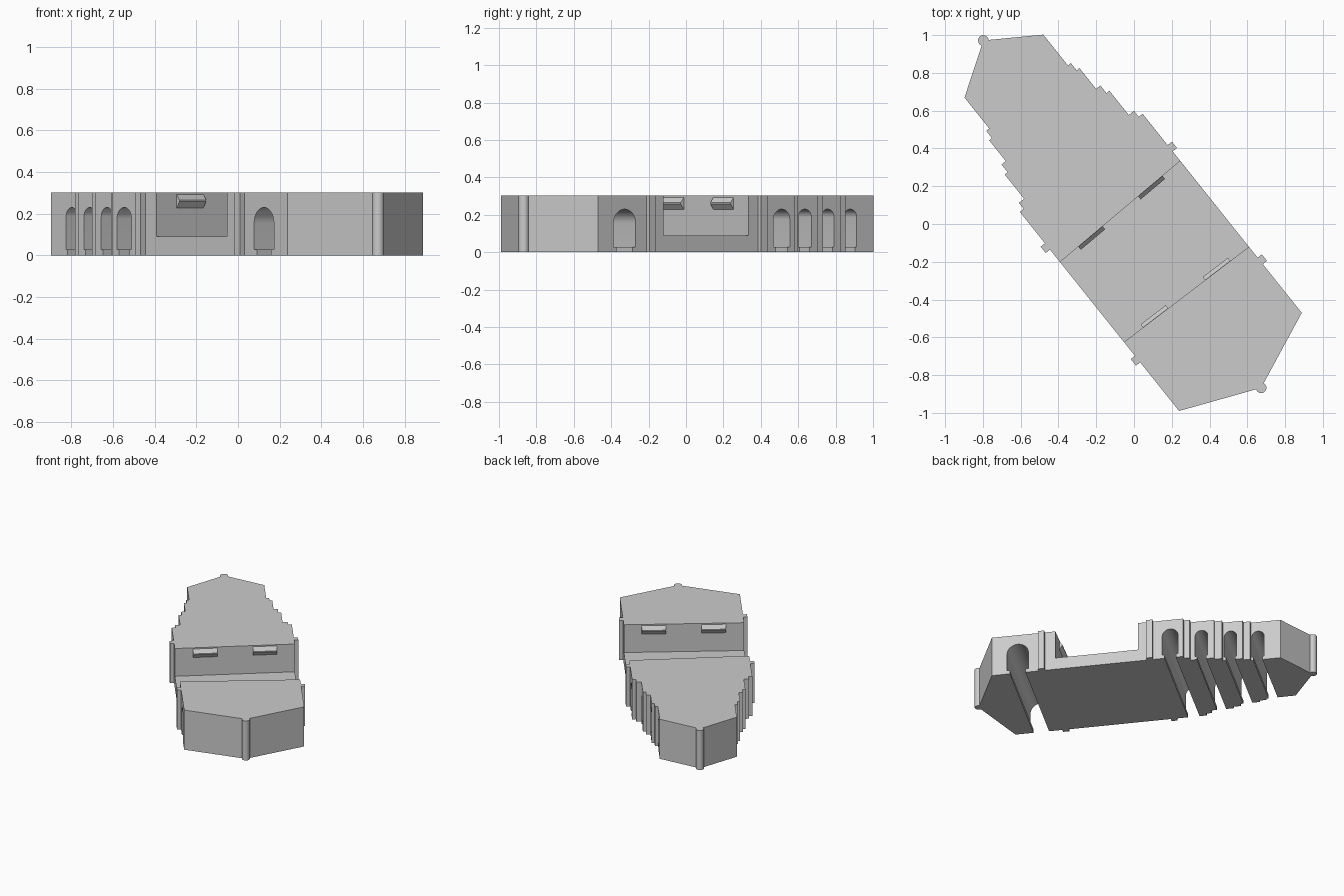
import bpy, bmesh, math
from mathutils import Matrix

if "Cube" in bpy.data.objects:
    bpy.data.objects.remove(bpy.data.objects["Cube"])

H = 0.302            # block height
FLOOR = 0.09         # recess floor height
ANGLE = math.radians(-51.35)
# local frame: x runs along the hull, y across it
FRAME = Matrix.Rotation(ANGLE, 4, 'Z') @ Matrix.Translation((0, -0.016, 0))

grey = bpy.data.materials.new("grey")
grey.diffuse_color = (0.6, 0.6, 0.6, 1)
grey.use_nodes = True
grey.node_tree.nodes["Principled BSDF"].inputs["Base Color"].default_value = grey.diffuse_color


def prism(name, bottom, sweep):
    """Solid made by sweeping a polygon along a vector."""
    bm = bmesh.new()
    face = bm.faces.new([bm.verts.new(p) for p in bottom])
    out = bmesh.ops.extrude_face_region(bm, geom=[face])
    verts = [g for g in out["geom"] if isinstance(g, bmesh.types.BMVert)]
    bmesh.ops.translate(bm, verts=verts, vec=sweep)
    bmesh.ops.recalc_face_normals(bm, faces=bm.faces)
    mesh = bpy.data.meshes.new(name)
    bm.to_mesh(mesh)
    bm.free()
    mesh.materials.append(grey)
    ob = bpy.data.objects.new(name, mesh)
    bpy.context.collection.objects.link(ob)
    ob.matrix_world = FRAME
    return ob


def cut(body, cutter):
    mod = body.modifiers.new(cutter.name, 'BOOLEAN')
    mod.operation, mod.solver, mod.object = 'DIFFERENCE', 'EXACT', cutter
    cutter.hide_render = True
    cutter.hide_set(True)


# Hull outline: pointed ends, stepped taper at the back, thin side ribs
steps = [(-1.083, -0.874, 0.267), (-0.874, -0.825, 0.287), (-0.825, -0.684, 0.306),
         (-0.684, -0.632, 0.335), (-0.632, -0.468, 0.355), (-0.468, -0.427, 0.39),
         (-0.427, -0.215, 0.416), (-0.215, -0.172, 0.445), (-0.172, 0.548, 0.416),
         (0.548, 0.592, 0.444), (0.592, 0.922, 0.416)]
side = []
for a, b, w in steps:
    side += [(a, w), (b, w)]
BACK, FRONT = -1.257, 1.098
outline = [(BACK, 0)] + side + [(FRONT, 0)] + [(x, -y) for x, y in reversed(side)]
hull = prism("hull_block", [(x, y, 0) for x, y in outline], (0, 0, H))

# Middle recess with slightly skewed end walls
wall = {"back": (-0.087, -0.108), "front": (0.455, 0.474)}   # x at y = -/+ 0.416


def wall_x(which, y):
    a, b = wall[which]
    return a + (b - a) * (y + 0.416) / 0.832


recess = prism("recess_cutter",
               [(wall_x("back", -0.6), -0.6, FLOOR), (wall_x("front", -0.6), -0.6, FLOOR),
                (wall_x("front", 0.6), 0.6, FLOOR), (wall_x("back", 0.6), 0.6, FLOOR)],
               (0, 0, 0.5))
cut(hull, recess)

# Arched tunnels across the hull, each open below through a narrower throat
for i, (cx, w) in enumerate([(-0.924, 0.088), (-0.738, 0.088), (-0.543, 0.09),
                             (-0.335, 0.112), (0.74, 0.152)]):
    r, t, base, top = w / 2, w * 0.36, 0.027, 0.23
    arch = [(cx + r * math.cos(k * math.pi / 16), top - r + r * math.sin(k * math.pi / 16))
            for k in range(17)]
    prof = [(cx - t, -0.1), (cx + t, -0.1), (cx + t, base), (cx + r, base)] + arch \
        + [(cx - r, base), (cx - t, base)]
    cut(hull, prism(f"tunnel_cutter_{i}", [(x, -0.6, z) for x, z in prof], (0, 1.2, 0)))

# Apply the cuts and smooth only the arches
bpy.context.view_layer.objects.active = hull
hull.select_set(True)
for mod in list(hull.modifiers):
    bpy.ops.object.modifier_apply(modifier=mod.name)
bpy.ops.object.shade_smooth_by_angle(angle=math.radians(30))
hull.select_set(False)
for ob in [o for o in bpy.data.objects if "cutter" in o.name]:
    bpy.data.objects.remove(ob)

# Wedge catches high on both recess walls
for which, s in (("back", 1), ("front", -1)):
    for label, cy in (("left", -0.205), ("right", 0.209)):
        y0, y1 = cy - 0.084, cy + 0.084
        x0, x1 = wall_x(which, y0), wall_x(which, y1)
        prof = [(-0.01, 0.293), (0, 0.293), (0.021, 0.265), (0.021, 0.258),
                (0, 0.228), (-0.01, 0.228)]
        prism(f"{which}_{label}_catch", [(x0 + s * d, y0, z) for d, z in prof],
              (x1 - x0, y1 - y0, 0))

# Round posts on the two pointed ends
for name, cx in (("back_nose_post", BACK), ("front_nose_post", FRONT)):
    ring = [(cx + 0.028 * math.cos(k * math.tau / 24), 0.028 * math.sin(k * math.tau / 24), 0)
            for k in range(24)]
    post = prism(name, ring, (0, 0, H))
    bpy.context.view_layer.objects.active = post
    post.select_set(True)
    bpy.ops.object.shade_smooth_by_angle(angle=math.radians(30))
    post.select_set(False)
